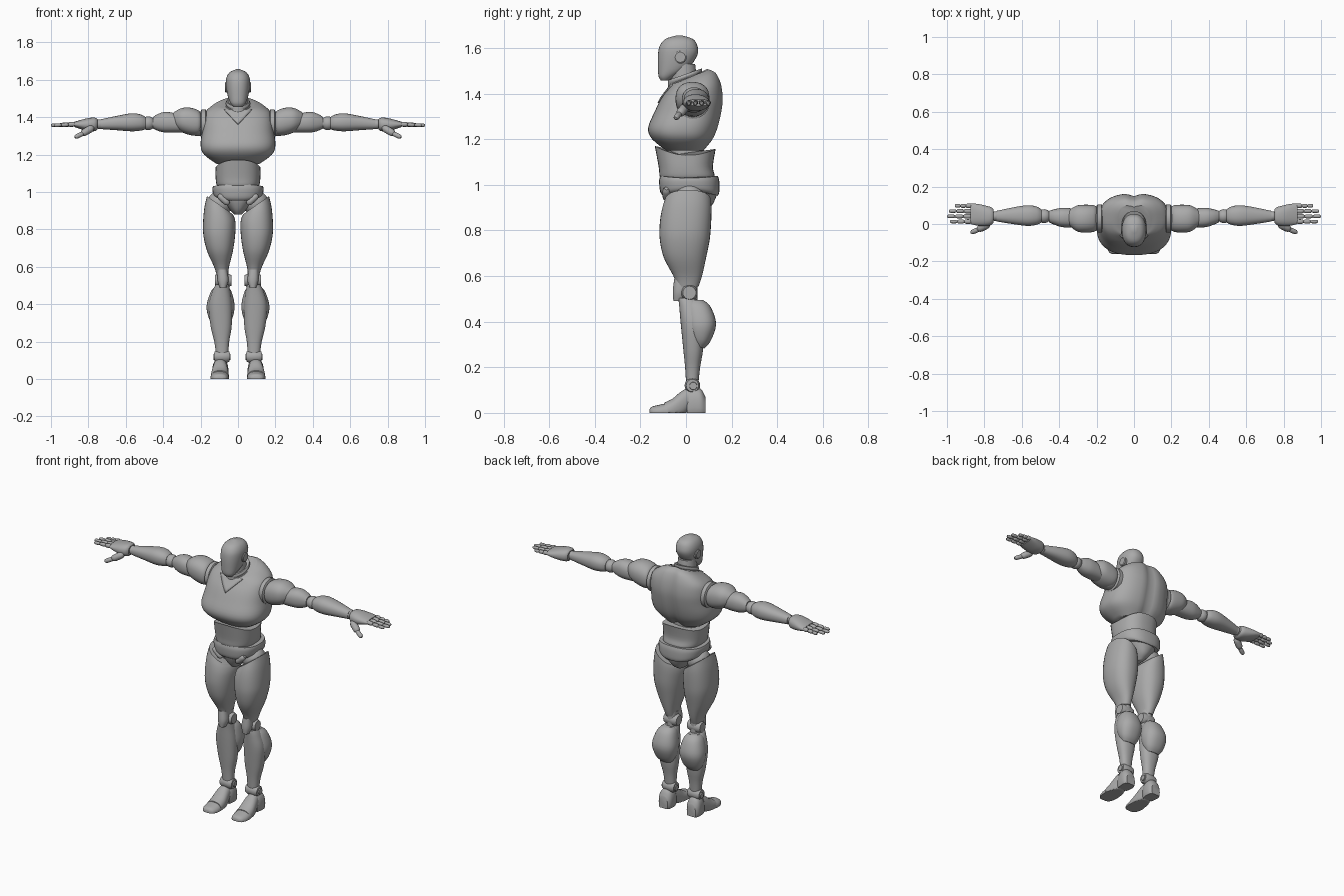
import bpy, bmesh, math
from mathutils import Vector, Matrix

if "Cube" in bpy.data.objects:
    bpy.data.objects.remove(bpy.data.objects["Cube"], do_unlink=True)

shade = (.4, .4, .4, 1)
grey = bpy.data.materials.new("matte_grey")
grey.use_nodes = True
grey.diffuse_color = shade
grey.node_tree.nodes["Principled BSDF"].inputs["Base Color"].default_value = shade

# Cross-section axes: along the part, across its width, from front to back
PLACE = {"up": lambda along, across, depth: Vector((across, depth, along)),
         "sideways": lambda along, across, depth: Vector((along, depth, across)),
         "backward": lambda along, across, depth: Vector((across, along, depth))}


def make_object(bm, name):
    bmesh.ops.recalc_face_normals(bm, faces=bm.faces)
    mesh = bpy.data.meshes.new(name)
    bm.to_mesh(mesh)
    obj = bpy.data.objects.new(name, mesh)
    bpy.context.collection.objects.link(obj)
    mesh.materials.append(grey)
    bpy.ops.object.select_all(action="DESELECT")
    obj.select_set(True)
    bpy.context.view_layer.objects.active = obj
    bpy.ops.object.shade_smooth_by_angle(angle=math.radians(35))
    return obj


def finish(bm, name, pair):
    """One central object, or a left and a mirrored right one."""
    if pair:
        make_object(bm, "left_" + name)
        bmesh.ops.scale(bm, vec=(-1, 1, 1), verts=bm.verts)
        name = "right_" + name
    obj = make_object(bm, name)
    bm.free()
    return obj


def ring(along, width, front, back, side=0, tilt=0, lean=0, saddle=0):
    """Cross-section: half width about side, depth from front to back."""
    return Vector((along, width, front, back, side, tilt, lean, saddle))


def smooth_rings(rings, steps):
    """Fill in a Catmull-Rom curve through the cross-sections."""
    padded = [rings[0], *rings, rings[-1]]
    for before, start, end, after in zip(padded, padded[1:], padded[2:], padded[3:]):
        for k in range(steps):
            u = k / steps
            bend = (end - before) * (1 - u) ** 2 * u - (after - start) * (1 - u) * u * u
            yield start.lerp(end, u * u * (3 - 2 * u)) + bend / 2
    yield rings[-1]


def loft(name, rings, axis="up", pair=False, square=2.3, sides=32, steps=4, matrix=None, edit=None):
    bm = bmesh.new()
    loops = []
    for along, width, front, back, side, tilt, lean, saddle in smooth_rings(rings, steps):
        loop = []
        for k in range(sides):
            turn = math.tau * k / sides
            c, s = (math.copysign(abs(f) ** (2 / square), f) for f in (math.cos(turn), math.sin(turn)))
            across, depth = c * width, s * (back - front) / 2
            co = PLACE[axis](along + tilt * across + lean * depth + saddle * s * s,
                             across + side, depth + (front + back) / 2)
            loop.append(bm.verts.new(edit(co) if edit else co))
        loops.append(loop)
    for low, high in zip(loops, loops[1:]):
        for k in range(sides):
            bm.faces.new((low[k], low[k - 1], high[k - 1], high[k]))
    bm.faces.new(loops[0])
    bm.faces.new(loops[-1])
    if matrix:
        bm.transform(matrix)
    return finish(bm, name, pair)


def disc(name, inner, outer, y, z, radius):
    """Chamfered round joint facing sideways, mirrored."""
    edge = (outer - inner) / 5
    rings = [ring(x, r, y - r, y + r, side=z) for x, r in
             ((inner, radius * .8), (inner + edge, radius), (outer - edge, radius), (outer, radius * .8))]
    loft(name, rings, "sideways", pair=True, square=2, steps=1)


def bone(name, start, end, radius):
    """Rounded rod from start to end, mirrored."""
    start, end = Vector(start), Vector(end)
    way = end - start
    rings = []
    for k in range(-4, 5):
        r = radius * (1 - abs(k / 4.3) ** 4) ** .5
        rings.append(ring(way.length * (k + 4) / 8, r, -r, r))
    matrix = Matrix.Translation(start) @ way.to_track_quat("Z", "Y").to_matrix().to_4x4()
    loft(name, rings, pair=True, square=2, sides=12, steps=1, matrix=matrix)


def ball(name, centre, radius):
    bm = bmesh.new()
    bmesh.ops.create_uvsphere(bm, u_segments=24, v_segments=14, radius=radius,
                              matrix=Matrix.Translation(centre))
    finish(bm, name, pair=True)


# Head, ears and neck
loft("head", [ring(1.457, width=.025, front=-.11, back=-.075), ring(1.475, width=.04, front=-.12, back=-.05),
              ring(1.51, width=.054, front=-.123, back=.01), ring(1.57, width=.064, front=-.123, back=.05),
              ring(1.61, width=.062, front=-.115, back=.05), ring(1.64, width=.044, front=-.09, back=.03),
              ring(1.656, width=.01, front=-.04, back=-.02)])
disc("ear", inner=.05, outer=.07, y=-.025, z=1.56, radius=.028)
loft("neck", [ring(1.38, width=.06, front=-.06, back=.06), ring(1.53, width=.05, front=-.07, back=.04)], square=2)
for i in range(3):
    z, wide = 1.435 + i / 50, .078 - .006 * i
    loft("neck_ring", [ring(z + rise, width=wide - abs(rise) / 2, front=-.08, back=.07, lean=.35)
                       for rise in (-.01, 0, .01)], square=2)


def spine_groove(co):
    if co.y > .03:
        co.y -= .014 * max(0, 1 - abs(co.x) / .045)
    return co


# Chest
chest = loft("chest", [
    ring(1.15, width=.115, front=-.085, back=.08), ring(1.2, width=.182, front=-.148, back=.118),
    ring(1.25, width=.2, front=-.166, back=.14), ring(1.32, width=.192, front=-.138, back=.157),
    ring(1.38, width=.187, front=-.108, back=.163), ring(1.43, width=.172, front=-.08, back=.155, lean=.1),
    ring(1.465, width=.125, front=-.065, back=.135, lean=.25),
    ring(1.475, width=.085, front=-.06, back=.105, lean=.4)], square=2.5, sides=64, edit=spine_groove)

# Pointed neck plate laid on the chest
bm = bmesh.new()
bm.faces.new([bm.verts.new(co) for co in ((-.075, -.3, 1.44), (0, -.3, 1.36), (.075, -.3, 1.44))])
bmesh.ops.subdivide_edges(bm, edges=bm.edges, cuts=7, use_grid_fill=True)
plate = finish(bm, "neck_plate", pair=False)
wrap = plate.modifiers.new("wrap", "SHRINKWRAP")
wrap.target = chest
wrap.wrap_method = "PROJECT"
wrap.use_project_y = True
wrap.use_positive_direction = True
wrap.offset = .003
solid = plate.modifiers.new("solid", "SOLIDIFY")
solid.thickness = .006
solid.offset = 0

# Waist and pelvis
loft("waist_core", [ring(.98, width=.08, front=-.07, back=.08), ring(1.2, width=.08, front=-.07, back=.08)])
loft("abdomen", [ring(1.025, width=.105, front=-.108, back=.12), ring(1.04, width=.115, front=-.116, back=.126),
                 ring(1.08, width=.12, front=-.12, back=.118),
                 ring(1.13, width=.12, front=-.137, back=.13, lean=-.05, saddle=.035)], square=2.5)
loft("pelvis", [ring(.878, width=.018, front=-.05, back=.07), ring(.905, width=.045, front=-.075, back=.11),
                ring(.95, width=.085, front=-.095, back=.133), ring(.985, width=.118, front=-.1, back=.14)])
loft("belt", [ring(.972, width=.118, front=-.1, back=.14, saddle=-.02),
              ring(.985, width=.132, front=-.113, back=.146, saddle=-.015),
              ring(1.015, width=.137, front=-.118, back=.146),
              ring(1.03, width=.134, front=-.113, back=.14, saddle=.01)], square=2.5)

# Legs
ball("hip_joint", (.095, .015, .94), radius=.068)
bone("hip_strut", (.05, -.085, .935), (.105, -.085, .985), radius=.018)
loft("thigh", [ring(.555, width=.03, front=-.04, back=.055, side=.084),
               ring(.6, width=.04, front=-.055, back=.07, side=.088),
               ring(.68, width=.068, front=-.097, back=.088, side=.096),
               ring(.76, width=.084, front=-.115, back=.104, side=.1),
               ring(.83, width=.087, front=-.115, back=.11, side=.1),
               ring(.89, width=.08, front=-.106, back=.112, side=.1, tilt=.3),
               ring(.93, width=.068, front=-.093, back=.11, side=.098, tilt=.7)], pair=True)
loft("knee_core", [ring(z, width=.03, front=-.02, back=.05, side=.08) for z in (.46, .58)], pair=True)
loft("knee_cap", [ring(.49, width=.018, front=-.055, back=-.01, side=.08),
                  ring(.53, width=.03, front=-.058, back=.01, side=.08),
                  ring(.585, width=.024, front=-.052, back=0, side=.084)], pair=True)
disc("knee_disc", inner=.036, outer=.124, y=.015, z=.527, radius=.036)
loft("shin", [ring(.135, width=.033, front=0, back=.055, side=.085),
              ring(.2, width=.04, front=-.004, back=.062, side=.087),
              ring(.28, width=.056, front=-.012, back=.075, side=.09),
              ring(.39, width=.063, front=-.023, back=.08, side=.094),
              ring(.47, width=.048, front=-.03, back=.065, side=.089),
              ring(.505, width=.034, front=-.034, back=.04, side=.084)], pair=True)
loft("calf", [ring(.29, width=.042, front=.03, back=.08, side=.092, lean=-.3),
              ring(.325, width=.063, front=.015, back=.108, side=.093, lean=-.2),
              ring(.39, width=.075, front=0, back=.132, side=.093),
              ring(.465, width=.056, front=0, back=.108, side=.09),
              ring(.495, width=.032, front=.01, back=.075, side=.088)], pair=True)

# Feet
disc("ankle_cuff", inner=.046, outer=.126, y=.028, z=.12, radius=.034)
disc("ankle_disc", inner=.04, outer=.132, y=.032, z=.118, radius=.02)


def flat_sole(co):
    co.z = max(co.z, 0)
    return co


foot = dict(axis="backward", pair=True, edit=flat_sole)
loft("heel", [ring(.005, width=.035, front=-.03, back=.1, side=.095),
              ring(.03, width=.042, front=-.03, back=.112, side=.094),
              ring(.065, width=.042, front=-.03, back=.105, side=.095),
              ring(.085, width=.03, front=-.02, back=.07, side=.095)], **foot)
loft("instep", [ring(-.095, width=.048, front=-.03, back=.045, side=.097),
                ring(-.06, width=.048, front=-.03, back=.062, side=.097),
                ring(-.02, width=.042, front=-.02, back=.095, side=.096),
                ring(.012, width=.035, front=.01, back=.11, side=.095)], **foot)
loft("toe_cap", [ring(-.16, width=.019, front=-.01, back=.016, side=.099),
                 ring(-.15, width=.036, front=-.02, back=.027, side=.098),
                 ring(-.12, width=.048, front=-.03, back=.035, side=.098),
                 ring(-.082, width=.049, front=-.03, back=.043, side=.098)], **foot)

# Arms
arm = dict(axis="sideways", pair=True)
disc("shoulder_socket", inner=.165, outer=.203, y=.03, z=1.365, radius=.075)
ball("shoulder_joint", (.215, .03, 1.36), radius=.062)
loft("deltoid", [ring(.198, width=.05, front=-.03, back=.09, side=1.37),
                 ring(.215, width=.068, front=-.042, back=.1, side=1.37),
                 ring(.26, width=.073, front=-.046, back=.103, side=1.378),
                 ring(.31, width=.06, front=-.037, back=.097, side=1.385),
                 ring(.365, width=.022, front=.01, back=.06, side=1.388)], **arm)
loft("upper_arm", [ring(.25, width=.04, front=-.015, back=.075, side=1.36),
                   ring(.37, width=.055, front=-.018, back=.086, side=1.372),
                   ring(.42, width=.048, front=-.006, back=.08, side=1.372),
                   ring(.455, width=.03, front=.01, back=.07, side=1.37)], **arm)
bone("elbow_core", (.43, .04, 1.367), (.53, .04, 1.367), radius=.028)
ball("elbow_joint", (.48, .042, 1.367), radius=.037)
loft("forearm", [ring(.495, width=.033, front=.008, back=.078, side=1.368),
                 ring(.52, width=.043, front=-.004, back=.093, side=1.371),
                 ring(.57, width=.048, front=-.01, back=.1, side=1.372),
                 ring(.65, width=.038, front=0, back=.088, side=1.368),
                 ring(.735, width=.026, front=.014, back=.07, side=1.362)], **arm)
ball("wrist_joint", (.74, .042, 1.362), radius=.026)

# Hands
loft("palm", [ring(.75, width=.027, front=.008, back=.078, side=1.362),
              ring(.765, width=.036, front=-.006, back=.09, side=1.361),
              ring(.8, width=.035, front=-.012, back=.1, side=1.36),
              ring(.84, width=.025, front=-.008, back=.108, side=1.36),
              ring(.875, width=.014, front=0, back=.109, side=1.361)], **arm)
for i, (finger, tip) in enumerate(dict(index=.983, middle=1, ring=.99, little=.958).items()):
    knuckles = [Vector((.868 + (tip - .868) * k / 3, .013 + .028 * i, 1.362 - k / 500)) for k in range(4)]
    for k, (start, end) in enumerate(zip(knuckles, knuckles[1:])):
        bone(finger + "_finger", start, end, radius=.0125 - .0015 * k)
bone("thumb_base", (.775, 0, 1.345), (.835, -.03, 1.31), radius=.02)
bone("thumb_tip", (.825, -.027, 1.314), (.872, -.046, 1.292), radius=.013)
